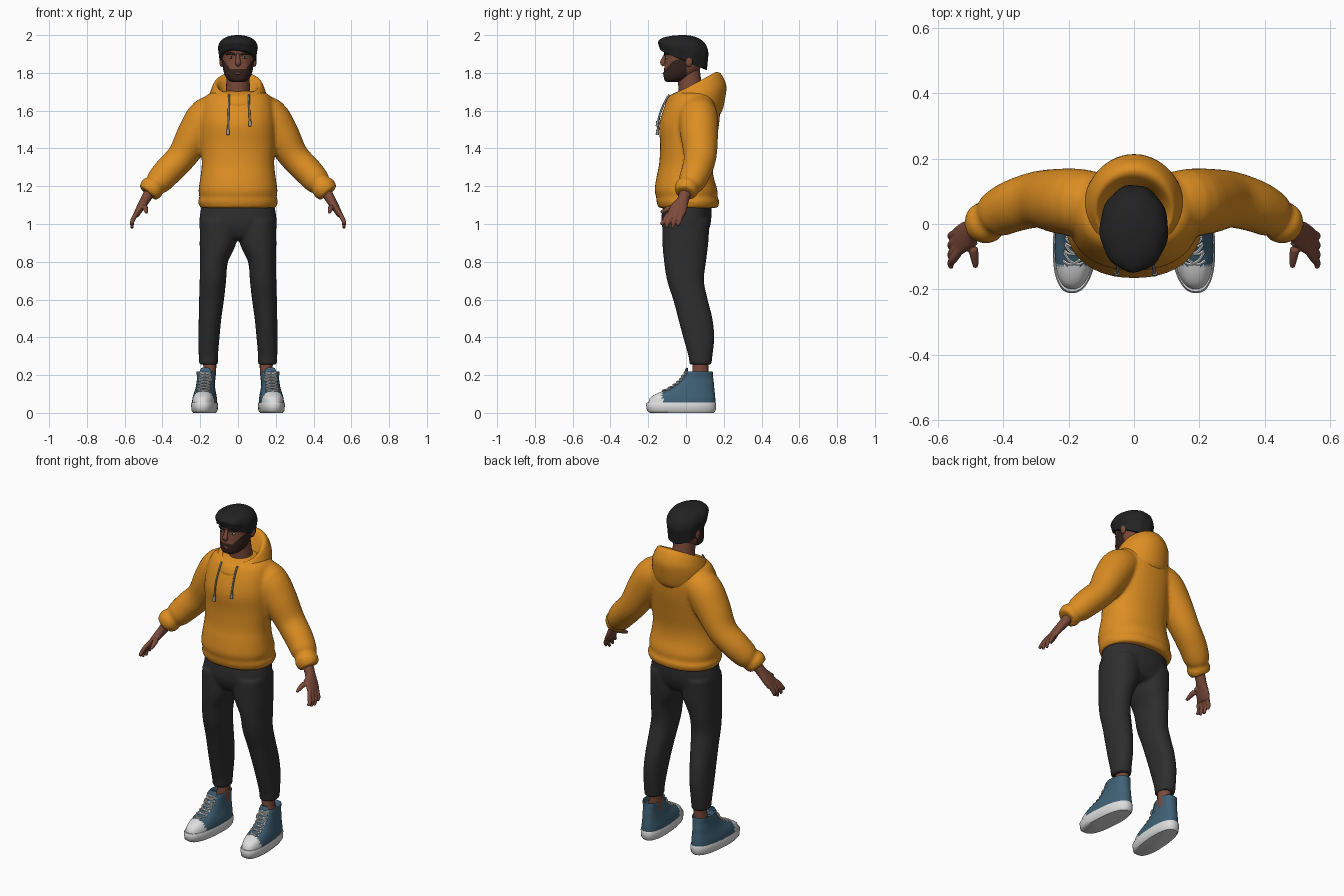
import bpy, bmesh, math
from mathutils import Vector

if "Cube" in bpy.data.objects:
    bpy.data.objects.remove(bpy.data.objects["Cube"])


def material(name, r, g, b):
    m = bpy.data.materials.new(name)
    m.use_nodes = True
    m.diffuse_color = (r, g, b, 1)
    m.node_tree.nodes["Principled BSDF"].inputs["Base Color"].default_value = (r, g, b, 1)
    return m


ORANGE = material("orange fleece", 0.72, 0.27, 0.016)
CHARCOAL = material("charcoal cloth", 0.027, 0.027, 0.027)
BLACK = material("black hair", 0.016, 0.016, 0.017)
SKIN = material("brown skin", 0.2, 0.07, 0.043)
BEARD = material("dark beard", 0.035, 0.016, 0.012)
BLUE = material("blue canvas", 0.05, 0.12, 0.18)
WHITE = material("white rubber", 0.72, 0.72, 0.72)
GREY = material("grey cord", 0.3, 0.3, 0.3)


def resample(rows, n):
    """Smooth interpolation between rows of numbers."""
    out = []
    for i in range(len(rows) - 1):
        a, b, c, d = (rows[max(0, min(len(rows) - 1, i + k))] for k in (-1, 0, 1, 2))
        for j in range(n):
            t = j / n
            out.append([q + 0.5 * t * (r - p + t * (2 * p - 5 * q + 4 * r - s + t * (3 * (q - r) + s - p)))
                        for p, q, r, s in zip(a, b, c, d)])
    return out + [list(rows[-1])]


def loft(bm, rings):
    rings = [[bm.verts.new(p) for p in ring] for ring in rings]
    n = len(rings[0])
    for a, b in zip(rings, rings[1:]):
        for i in range(n):
            bm.faces.new((a[i], a[(i + 1) % n], b[(i + 1) % n], b[i]))
    bm.faces.new(rings[0][::-1])
    bm.faces.new(rings[-1])


def superellipse(n, e):
    for i in range(n):
        a = 2 * math.pi * i / n
        c, s = math.cos(a), math.sin(a)
        yield math.copysign(abs(c) ** (2 / e), c), math.copysign(abs(s) ** (2 / e), s)


def stack(bm, rows, steps=4, n=40, e=2.2, side=1):
    """Upright loft; row = z, centre x, half width, front y, back y, rise toward the back."""
    rows = [tuple(r) + (0,) * (6 - len(r)) for r in rows]
    loft(bm, [[(side * (cx + w * c), (f + b) / 2 + (b - f) / 2 * s, z + rise * (s + 1) / 2)
               for c, s in superellipse(n, e)]
              for z, cx, w, f, b, rise in resample(rows, steps)])


def tube(bm, rows, steps=4, n=16, side=1):
    """Loft along a path; row = x, y, z, radius, radius along y."""
    rows = resample([tuple(r) + (r[3],) * (5 - len(r)) for r in rows], steps)
    pts = [Vector((side * r[0], r[1], r[2])) for r in rows]
    rings = []
    for i, (p, r) in enumerate(zip(pts, rows)):
        t = (pts[min(i + 1, len(pts) - 1)] - pts[max(i - 1, 0)]).normalized()
        ref = Vector((0, 1, 0)) if abs(t.y) < 0.9 else Vector((0, 0, 1))
        v = (ref - t * ref.dot(t)).normalized()
        u = t.cross(v)
        rings.append([p + u * c * r[3] + v * s * r[4] for c, s in superellipse(n, 2)])
    loft(bm, rings)


def ball(bm, centre, size):
    for v in bmesh.ops.create_uvsphere(bm, u_segments=20, v_segments=12, radius=1)["verts"]:
        v.co = Vector(centre) + Vector([a * b for a, b in zip(v.co, size)])


def finish(name, bm, mats, rule=None, mirror=False, voxel=0, smooth=4):
    bmesh.ops.recalc_face_normals(bm, faces=bm.faces)
    if rule:
        for f in bm.faces:
            f.material_index = int(rule(f.calc_center_median()))
    mesh = bpy.data.meshes.new(name)
    bm.to_mesh(mesh)
    bm.free()
    for m in mats:
        mesh.materials.append(m)
    ob = bpy.data.objects.new(name, mesh)
    bpy.context.collection.objects.link(ob)
    bpy.ops.object.select_all(action="DESELECT")
    ob.select_set(True)
    bpy.context.view_layer.objects.active = ob
    bpy.ops.object.shade_smooth_by_angle(angle=math.radians(50))
    if voxel:
        mod = ob.modifiers.new("blend", "REMESH")
        mod.mode, mod.voxel_size, mod.use_smooth_shade = "VOXEL", voxel, True
        mod = ob.modifiers.new("soften", "SMOOTH")
        mod.iterations = smooth
    if mirror:
        ob.modifiers.new("mirror", "MIRROR")


# Hoodie body and sleeves blended into one garment
bm = bmesh.new()
stack(bm, [(1.085, 0, .2, -.145, .168), (1.12, 0, .212, -.157, .177), (1.14, 0, .204, -.157, .167),
           (1.18, 0, .209, -.166, .166), (1.25, 0, .199, -.156, .146), (1.32, 0, .192, -.142, .142),
           (1.42, 0, .197, -.137, .157), (1.52, 0, .2, -.142, .174), (1.6, 0, .195, -.122, .18),
           (1.66, 0, .18, -.095, .17), (1.69, 0, .155, -.07, .15), (1.705, 0, .1, -.03, .1)])
for side in (1, -1):
    tube(bm, [(.08, .06, 1.6, .085, .09), (.16, .065, 1.57, .103, .103), (.225, .07, 1.475, .098, .1),
              (.295, .075, 1.36, .08, .087), (.37, .055, 1.28, .077, .08), (.42, .03, 1.225, .07, .072),
              (.44, .015, 1.205, .057, .059), (.455, .005, 1.19, .067, .066), (.478, -.003, 1.162, .056, .055)],
         n=32, side=side)
finish("hoodie", bm, [ORANGE], voxel=.01)

# Hood lying open behind the neck
bm = bmesh.new()
stack(bm, [(1.6, 0, .14, -.1, .17, -.03), (1.63, 0, .153, -.112, .192, -.03), (1.655, 0, .155, -.105, .207, .01),
           (1.675, 0, .145, -.092, .213, .06), (1.685, 0, .128, -.077, .185, .11), (1.683, 0, .115, -.065, .155, .12),
           (1.67, 0, .1, -.052, .13, .1), (1.64, 0, .08, -.03, .1, .06)], n=48, e=2)
finish("hood", bm, [ORANGE])

# Drawstrings with tips
for name, x, low in (("right_drawstring", -.048, 1.49), ("left_drawstring", .058, 1.535)):
    bm = bmesh.new()
    tube(bm, [(x, -.088, 1.685, .005), (x, -.11, 1.65, .005), (x * 1.05, -.139, 1.58, .005),
              (x * 1.1, -.15, low, .005)], n=8)
    tube(bm, [(x * 1.1, -.15, low + .01, .008), (x * 1.1, -.152, low - .018, .009)], n=8)
    finish(name, bm, [GREY])

# Trousers
bm = bmesh.new()
stack(bm, [(1.13, 0, .185, -.115, .13), (1.06, 0, .2, -.128, .135), (.99, 0, .205, -.128, .128),
           (.93, 0, .19, -.1, .1), (.915, 0, .15, -.06, .06)])
for side in (1, -1):
    stack(bm, [(1.02, .105, .095, -.125, .125), (.9, .106, .097, -.125, .118), (.8, .127, .074, -.116, .106),
               (.7, .133, .07, -.1, .095), (.6, .14, .066, -.068, .115), (.5, .148, .06, -.042, .14),
               (.4, .154, .056, -.015, .15), (.3, .157, .051, .013, .14), (.255, .156, .05, .018, .135)], side=side)
finish("trousers", bm, [CHARCOAL], voxel=.01)

# Ankles
bm = bmesh.new()
tube(bm, [(.15, .078, .3, .036, .042), (.15, .076, .22, .034, .042), (.16, .07, .13, .034, .045)])
finish("ankle", bm, [SKIN], mirror=True)


# Shoes, toes turned slightly outward
def splay(bm):
    for v in bm.verts:
        v.co.x -= .07 * v.co.y


bm = bmesh.new()
stack(bm, [(0, .175, .058, -.19, .148), (.012, .175, .067, -.207, .157), (.046, .175, .07, -.212, .16),
           (.055, .175, .066, -.207, .156)], steps=1, e=2.4)
splay(bm)
finish("shoe_sole", bm, [WHITE], mirror=True)

upper = [(.04, .175, .065, -.203, .155), (.075, .175, .063, -.192, .155), (.1, .175, .058, -.16, .153),
         (.125, .175, .052, -.1, .15), (.155, .175, .048, -.052, .148), (.185, .174, .047, -.022, .144),
         (.215, .174, .05, -.002, .142), (.218, .174, .046, .004, .138), (.19, .174, .04, .012, .125)]
bm = bmesh.new()
stack(bm, upper, steps=5, n=48, e=2.4)
splay(bm)
finish("shoe_upper", bm, [BLUE, WHITE], rule=lambda c: c.y < -.125, mirror=True)

bm = bmesh.new()
tube(bm, [(.172, -.01, .17, .03, .008), (.172, .0, .215, .032, .008), (.172, .006, .238, .022, .006)])
finish("shoe_tongue", bm, [BLUE], mirror=True)

# Criss-cross laces following the instep
bm = bmesh.new()
fine = resample([r for r in upper[2:7]], 2)
for low, high in zip(fine[1:], fine[2:]):
    for s in (1, -1):
        path = []
        for t in (-.8, -.4, 0, .4, .8):
            k = (t + 1) / 2
            z, cx, w, f, b = (p + (q - p) * k for p, q in zip(low, high))
            bulge = 1 - (1 - abs(t * .8) ** 2.4) ** (1 / 2.4)
            path.append((cx + s * t * w * .8, f - .004 + (b - f) / 2 * bulge, z + .002, .0045))
        tube(bm, path, steps=2, n=6)
for s in (1, -1):
    tube(bm, [(.172, -.014, .2, .004), (.172 + s * .025, -.022, .195, .004), (.172 + s * .035, -.025, .17, .004)], n=6)
splay(bm)
finish("shoe_laces", bm, [WHITE], mirror=True)

# Hands: palm, four fingers and thumb
bm = bmesh.new()
tube(bm, [(.455, .003, 1.19, .03, .034), (.49, -.015, 1.13, .026, .031), (.515, -.035, 1.09, .021, .044),
          (.535, -.051, 1.055, .017, .045), (.541, -.054, 1.04, .012, .04)], n=24)
for i, (tip_y, tip_z) in enumerate(((-.135, 1.0), (-.106, .982), (-.074, .977), (-.044, .992))):
    y = -.086 + .022 * i
    tube(bm, [(.53, y + .01, 1.07, .012), (.548, (y * 2 + tip_y) / 3, 1.04, .0125),
              (.561, (y + tip_y * 2) / 3, 1.01, .0115), (.56, tip_y, tip_z, .008)], n=10)
tube(bm, [(.5, -.03, 1.11, .016), (.493, -.075, 1.09, .0155), (.488, -.105, 1.075, .013), (.485, -.133, 1.06, .008)], n=10)
finish("hand", bm, [SKIN], mirror=True, voxel=.004, smooth=2)

# Neck and head, bearded along the jaw
bm = bmesh.new()
tube(bm, [(0, .04, 1.64, .075), (0, .025, 1.71, .064), (0, .012, 1.82, .06)], n=24)
finish("neck", bm, [SKIN])

bm = bmesh.new()
stack(bm, [(1.752, 0, .03, -.1, -.04), (1.76, 0, .05, -.113, -.01), (1.78, 0, .066, -.118, .03),
           (1.81, 0, .077, -.117, .065), (1.85, 0, .083, -.112, .09), (1.885, 0, .086, -.11, .1),
           (1.92, 0, .087, -.116, .1), (1.96, 0, .075, -.1, .085)], steps=8, n=64)
finish("head", bm, [SKIN, BEARD],
       rule=lambda c: c.y < .005 and c.z < 1.82 + max(0, abs(c.x) - .04) * 1.3)

bm = bmesh.new()
tube(bm, [(0, -.106, 1.9, .009), (0, -.117, 1.875, .011), (0, -.122, 1.855, .016, .015), (0, -.113, 1.842, .012)])
finish("nose", bm, [SKIN])

bm = bmesh.new()
tube(bm, [(-.024, -.112, 1.797, .002), (0, -.118, 1.798, .006), (.024, -.112, 1.797, .002)], n=10)
finish("lips", bm, [SKIN])

for name, centre, size, mat in (("ear", (.088, .015, 1.862), (.011, .02, .03), SKIN),
                                ("eye", (.036, -.1, 1.882), (.014, .009, .006), WHITE),
                                ("iris", (.036, -.106, 1.882), (.0055, .005, .0055), BLACK)):
    bm = bmesh.new()
    ball(bm, centre, size)
    finish(name, bm, [mat], mirror=True)

bm = bmesh.new()
tube(bm, [(.014, -.113, 1.896, .004), (.038, -.11, 1.904, .006), (.064, -.092, 1.898, .003)], n=8)
finish("eyebrow", bm, [BLACK], mirror=True)

# Swept hair, longer at the nape
bm = bmesh.new()
rings = []
for j in range(1, 21):
    t = j / 20
    spread = math.sin(min(1, t * 1.3) * math.pi / 2) * (1 - .08 * max(0, t - .75) / .25)
    ring = []
    for i in range(64):
        a = 2 * math.pi * i / 64
        c, s = math.cos(a), math.sin(a)
        hem = 1.87 - .055 * s - .012 * c * max(0, -s)
        r = spread * (1 + .018 * t * math.sin(9 * a + 5 * t))
        ring.append((.105 * r * c, -.014 + .134 * r * s, 2 - (2 - hem) * t ** 2.1))
    rings.append(ring)
loft(bm, rings)
finish("hair", bm, [BLACK])
